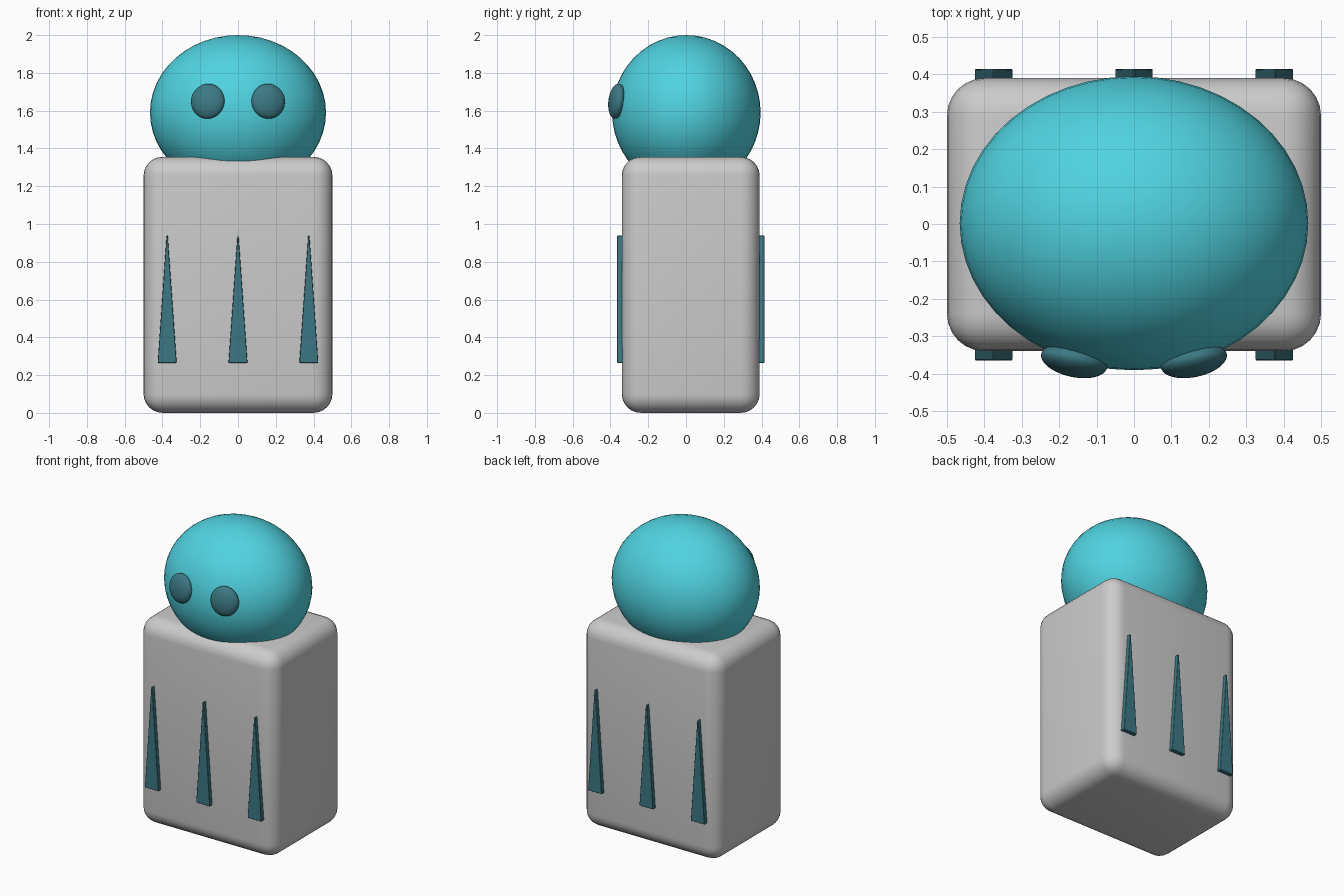
import bpy, math

if "Cube" in bpy.data.objects:
    bpy.data.objects.remove(bpy.data.objects["Cube"])


def material(name, rgb):
    m = bpy.data.materials.new(name)
    m.diffuse_color = (*rgb, 1)
    m.use_nodes = True
    m.node_tree.nodes["Principled BSDF"].inputs["Base Color"].default_value = m.diffuse_color
    return m


cyan = material("bright_cyan", (0.08, 0.65, 0.75))
teal = material("dark_teal", (0.045, 0.19, 0.23))


def select(obj):
    bpy.ops.object.select_all(action='DESELECT')
    obj.select_set(True)
    bpy.context.view_layer.objects.active = obj


def ellipsoid(name, loc, radii, mat, rot=(0, 0, 0)):
    bpy.ops.mesh.primitive_uv_sphere_add(segments=48, ring_count=24, location=loc, rotation=rot)
    o = bpy.context.object
    o.name = name
    o.scale = radii
    o.data.materials.append(mat)
    bpy.ops.object.shade_smooth()
    return o


def bevel(obj, width, segments):
    b = obj.modifiers.new("rounded_edges", 'BEVEL')
    b.width = width
    b.segments = segments
    b.limit_method = 'ANGLE'
    b.angle_limit = math.radians(30)


BODY_Y = 0.025

# Rounded block body
bpy.ops.mesh.primitive_cube_add(size=1, location=(0, BODY_Y, 0.678))
body = bpy.context.object
body.name = "body"
body.scale = (1.0, 0.73, 1.355)
bpy.ops.object.transform_apply(location=False, rotation=False, scale=True)
bevel(body, 0.1, 6)
bpy.ops.object.shade_smooth()

# Head sunk into the body top
ellipsoid("head", (0, 0.002, 1.59), (0.466, 0.393, 0.41), cyan)

# Eyes, turned to follow the head surface
for name, s in (("left_eye", -1), ("right_eye", 1)):
    ellipsoid(name, (s * 0.16, -0.366, 1.65), (0.09, 0.042, 0.093), teal,
              (math.radians(-7), 0, math.radians(s * 12)))


# Tapered spikes raised on the front and back faces
def spike(name, x, y):
    half, depth, tip = 0.05, 0.03, 0.003
    outline = [(-half, 0.265), (half, 0.265), (tip, 0.938), (-tip, 0.938)]
    verts = [(x + px, y + d, pz) for d in (-depth, depth) for px, pz in outline]
    faces = [(0, 1, 2, 3), (7, 6, 5, 4)] + [(i, i + 4, (i + 1) % 4 + 4, (i + 1) % 4) for i in range(4)]
    me = bpy.data.meshes.new(name)
    me.from_pydata(verts, [], faces)
    me.materials.append(teal)
    o = bpy.data.objects.new(name, me)
    bpy.context.collection.objects.link(o)
    bevel(o, 0.01, 2)
    select(o)
    bpy.ops.object.shade_smooth_by_angle(angle=math.radians(50))


for side, y in (("front", BODY_Y - 0.36), ("back", BODY_Y + 0.36)):
    for i, x in enumerate((-0.375, 0, 0.375)):
        spike(f"{side}_spike_{i + 1}", x, y)
